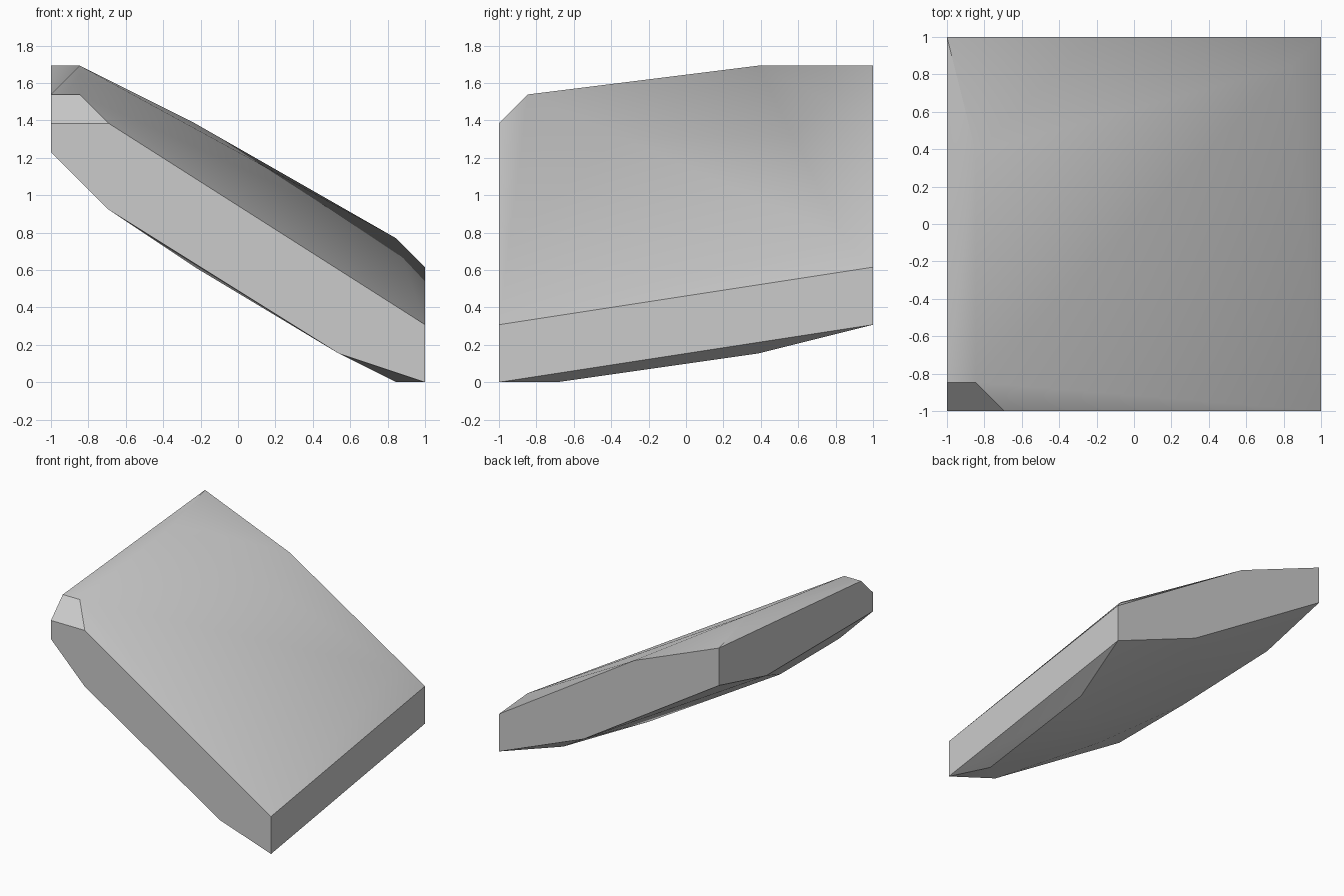
import bpy
import bmesh
import math

cube = bpy.data.objects.get("Cube")
if cube:
    bpy.data.objects.remove(cube, do_unlink=True)

GRID = 13            # the footprint is a square of 13 grid steps
STEP = 2 / GRID

# Outlines of the slab's sides, as (x, z) on the front and back walls
front_profile = [(0, 9), (2, 9), (13, 2), (13, 0), (10, 1), (2, 6), (0, 8)]
back_profile = [(0, 11), (5, 9), (13, 4), (13, 2), (8, 4), (0, 9)]
# Outline corners of the high left wall, as (y, z)
high_wall = [(1, 10), (9, 8)]
# Corners of the upper and lower faces away from the walls
upper_corners = [(1, 1, 10), (1, 9, 11), (12, 12, 5)]
lower_corners = [(12, 2, 0), (12, 9, 1), (2, 5, 6), (5, 2, 4), (9, 6, 2)]

corners = [(x, 0, z) for x, z in front_profile]
corners += [(x, GRID, z) for x, z in back_profile]
corners += [(0, y, z) for y, z in high_wall]
corners += upper_corners + lower_corners

# Stone grey material
stone = bpy.data.materials.new("stone_grey")
stone.use_nodes = True
grey = (0.6, 0.6, 0.6, 1)
stone.diffuse_color = grey
stone.node_tree.nodes["Principled BSDF"].inputs["Base Color"].default_value = grey

# Sloping slab: the convex skin around all corners
bm = bmesh.new()
for x, y, z in corners:
    bm.verts.new((x * STEP - 1, y * STEP - 1, z * STEP))
hull = bmesh.ops.convex_hull(bm, input=bm.verts[:])
loose = {v for v in hull["geom_interior"] + hull["geom_unused"]
         if isinstance(v, bmesh.types.BMVert)}
bmesh.ops.delete(bm, geom=list(loose), context="VERTS")
bmesh.ops.dissolve_limit(bm, angle_limit=math.radians(0.5),
                         verts=bm.verts[:], edges=bm.edges[:])
bmesh.ops.recalc_face_normals(bm, faces=bm.faces[:])

mesh = bpy.data.meshes.new("sloping_slab")
bm.to_mesh(mesh)
bm.free()
slab = bpy.data.objects.new("sloping_slab", mesh)
bpy.context.collection.objects.link(slab)
mesh.materials.append(stone)

# Soft shading across the broad faces, crisp outer edges
bpy.ops.object.select_all(action="DESELECT")
slab.select_set(True)
bpy.context.view_layer.objects.active = slab
bpy.ops.object.shade_smooth_by_angle(angle=math.radians(30))
